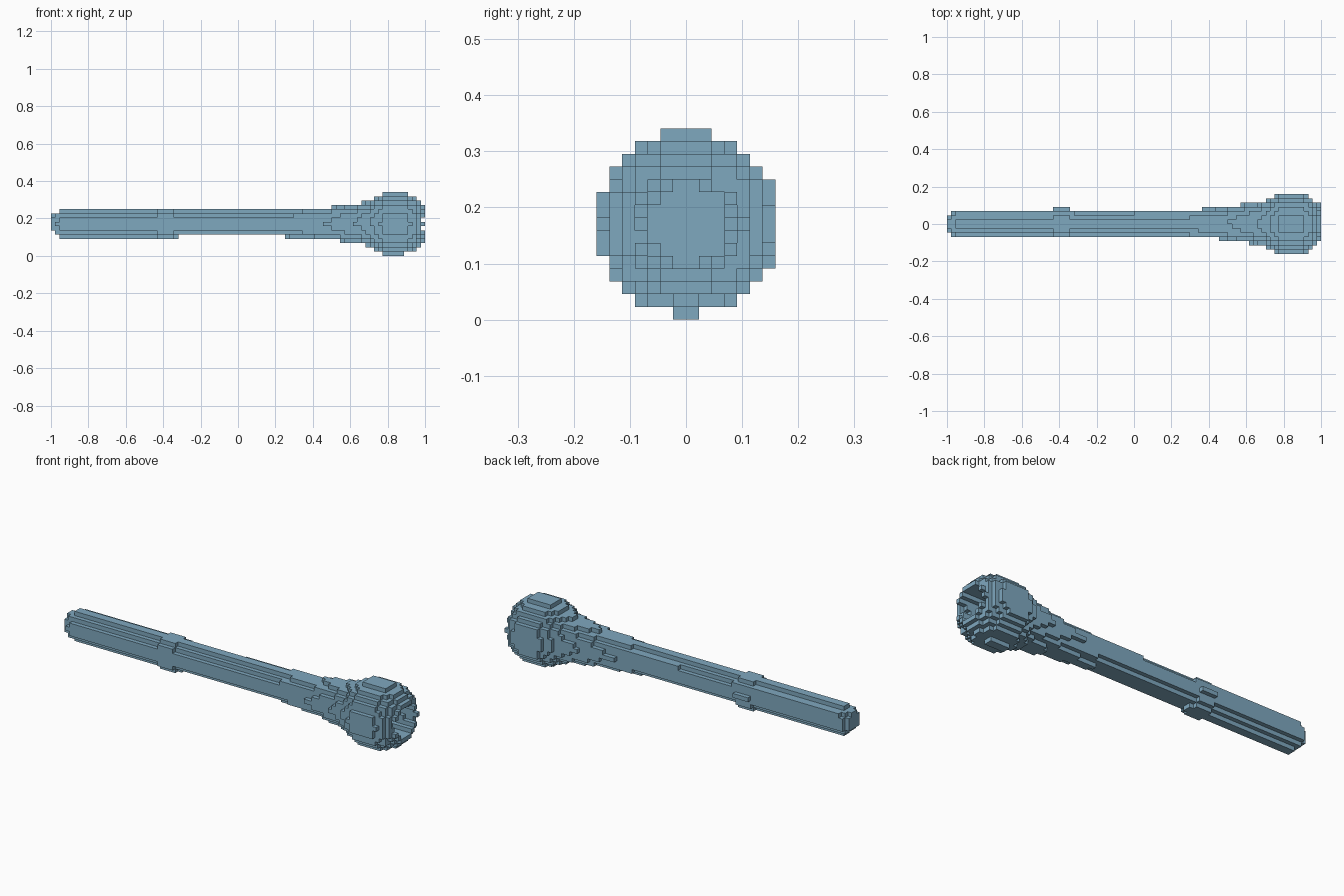
import bpy
import bmesh
from mathutils import Vector

cube = bpy.data.objects.get("Cube")
if cube:
    bpy.data.objects.remove(cube, do_unlink=True)

LENGTH = 88                  # blocks along x
V = 2 / LENGTH               # block size
AXIS_Y, AXIS_Z = 0.1, 7.6    # centre line, in blocks

# Radius of the turned shape along its length: (block, radius)
PROFILE = [(0, 2.0), (1, 2.65), (2, 3.16), (24, 3.16), (25, 3.5), (28, 3.5),
           (29, 3.16), (30, 3.0), (43, 3.0), (44, 3.08), (54, 3.08),
           (55, 3.14), (60, 3.42), (65, 3.65), (66, 3.93), (68, 4.15),
           (69, 4.45), (72, 4.7), (74, 5.3), (75, 5.7), (76, 6.2),
           (77, 6.65), (78, 7.2), (82, 7.2), (83, 7.1), (84, 6.65),
           (85, 6.2), (86, 5.4), (87, 4.45)]
SOCKET_START = 80


def radius(i):
    for (a, ra), (b, rb) in zip(PROFILE, PROFILE[1:]):
        if a <= i <= b:
            return ra + (rb - ra) * (i - a) / (b - a)
    return 0


def solid(i, j, k):
    """True where a block is filled: inside the profile, outside the socket."""
    d = ((j + 0.5 - AXIS_Y) ** 2 + (k + 0.5 - AXIS_Z) ** 2) ** 0.5
    if not 0 <= i < LENGTH or d > radius(i):
        return False
    if i >= SOCKET_START:
        depth = (i - SOCKET_START) / (LENGTH - 1 - SOCKET_START)
        return d > 3.2 + 0.6 * depth
    return True


mat = bpy.data.materials.new("soft_blue")
mat.use_nodes = True
colour = (0.212, 0.392, 0.52, 1)
mat.diffuse_color = colour
mat.node_tree.nodes["Principled BSDF"].inputs["Base Color"].default_value = colour


def add_part(name, start, end):
    """Make the exposed block faces of one stretch of the shape."""
    bm = bmesh.new()
    for i in range(start, end):
        for j in range(-8, 8):
            for k in range(16):
                if not solid(i, j, k):
                    continue
                cell = Vector((i, j, k))
                for axis in range(3):
                    for side in (0, 1):
                        step = Vector((0, 0, 0))
                        step[axis] = 2 * side - 1
                        if solid(*(cell + step)):
                            continue
                        u, w = Vector((0, 0, 0)), Vector((0, 0, 0))
                        u[(axis + 1) % 3] = 1
                        w[(axis + 2) % 3] = 1
                        base = cell.copy()
                        base[axis] += side
                        ring = [base, base + u, base + u + w, base + w]
                        if not side:
                            ring.reverse()
                        bm.faces.new([bm.verts.new((p - Vector((LENGTH / 2, 0, 0))) * V)
                                      for p in ring])
    bmesh.ops.remove_doubles(bm, verts=bm.verts, dist=V / 100)
    mesh = bpy.data.meshes.new(name)
    bm.to_mesh(mesh)
    bm.free()
    mesh.materials.append(mat)
    bpy.context.collection.objects.link(bpy.data.objects.new(name, mesh))


# Parts from the tip of the handle to the open head
add_part("handle_tip", 0, 2)
add_part("handle_grip", 2, 25)
add_part("handle_collar", 25, 29)
add_part("handle_shaft", 29, 55)
add_part("flared_neck", 55, 74)
add_part("round_head", 74, LENGTH)
